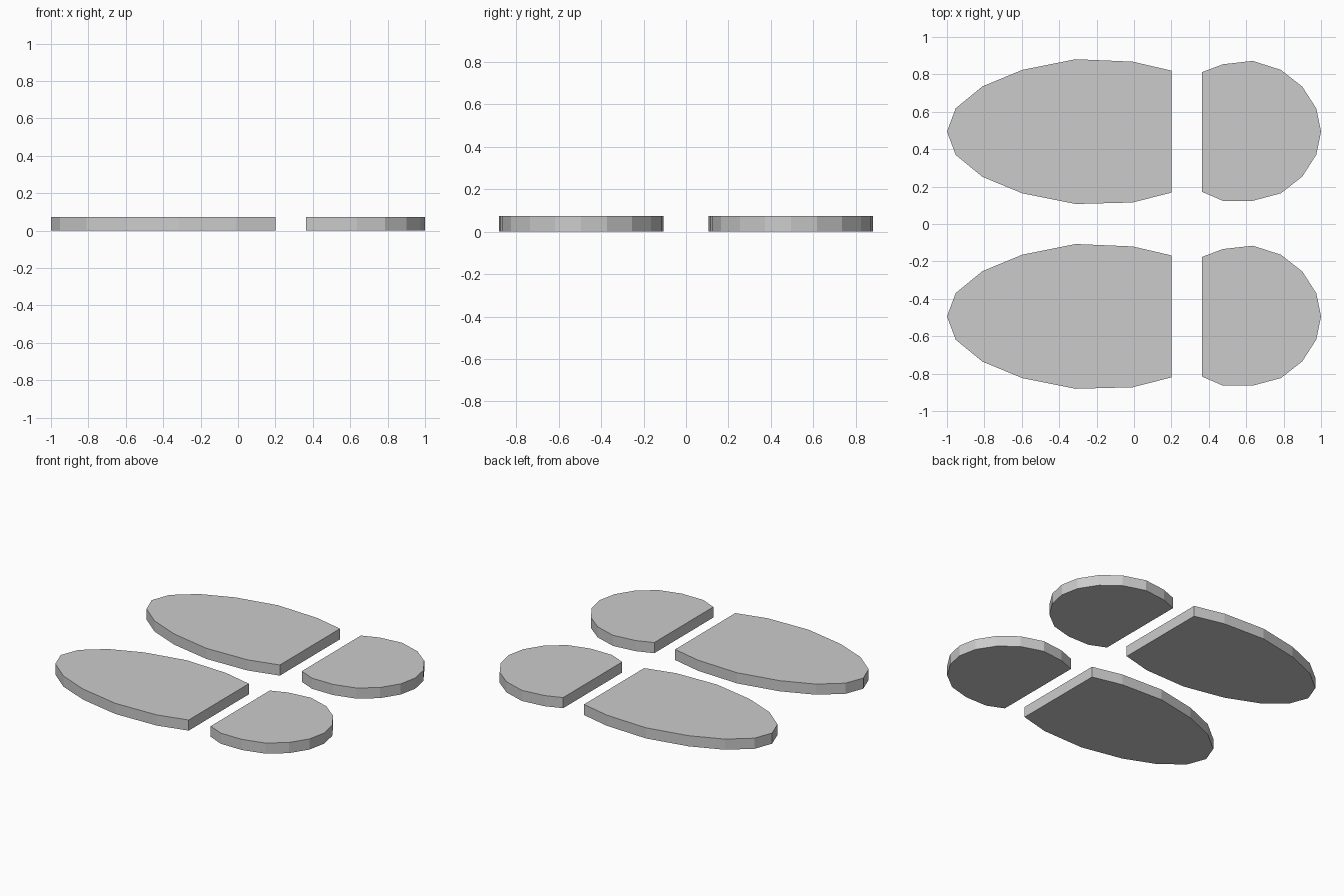
import bpy, bmesh

if "Cube" in bpy.data.objects:
    bpy.data.objects.remove(bpy.data.objects["Cube"])

HEIGHT = 0.073
FOOT_Y = 0.494  # centre line of each footprint

# Outline stations: x, half width on the +y side, half width on the -y side
SOLE = [(-1.0, 0, 0), (-0.953, 0.125, 0.125), (-0.81, 0.242, 0.242),
        (-0.597, 0.33, 0.33), (-0.313, 0.387, 0.387),
        (-0.007, 0.374, 0.379), (0.2, 0.326, 0.326)]
HEEL = [(0.364, 0.318, 0.322), (0.475, 0.36, 0.37), (0.635, 0.378, 0.37),
        (0.785, 0.33, 0.33), (0.9, 0.24, 0.24), (0.975, 0.123, 0.123), (1.0, 0, 0)]


def pad(name, stations, y):
    """Flat slab extruded from an outline around the line at y."""
    lower = [(x, y - d) for x, u, d in stations]
    upper = [(x, y + u) for x, u, d in reversed(stations) if u > 0]
    bm = bmesh.new()
    face = bm.faces.new([bm.verts.new((px, py, 0)) for px, py in lower + upper])
    top = bmesh.ops.extrude_face_region(bm, geom=[face], use_keep_orig=True)
    verts = [g for g in top["geom"] if isinstance(g, bmesh.types.BMVert)]
    bmesh.ops.translate(bm, verts=verts, vec=(0, 0, HEIGHT))
    bmesh.ops.recalc_face_normals(bm, faces=bm.faces)
    mesh = bpy.data.meshes.new(name)
    bm.to_mesh(mesh)
    bm.free()
    bpy.context.collection.objects.link(bpy.data.objects.new(name, mesh))


# Two footprints, each a front sole and a heel
for side, y in (("left", FOOT_Y), ("right", -FOOT_Y)):
    pad(side + "_sole", SOLE, y)
    pad(side + "_heel", HEEL, y)
